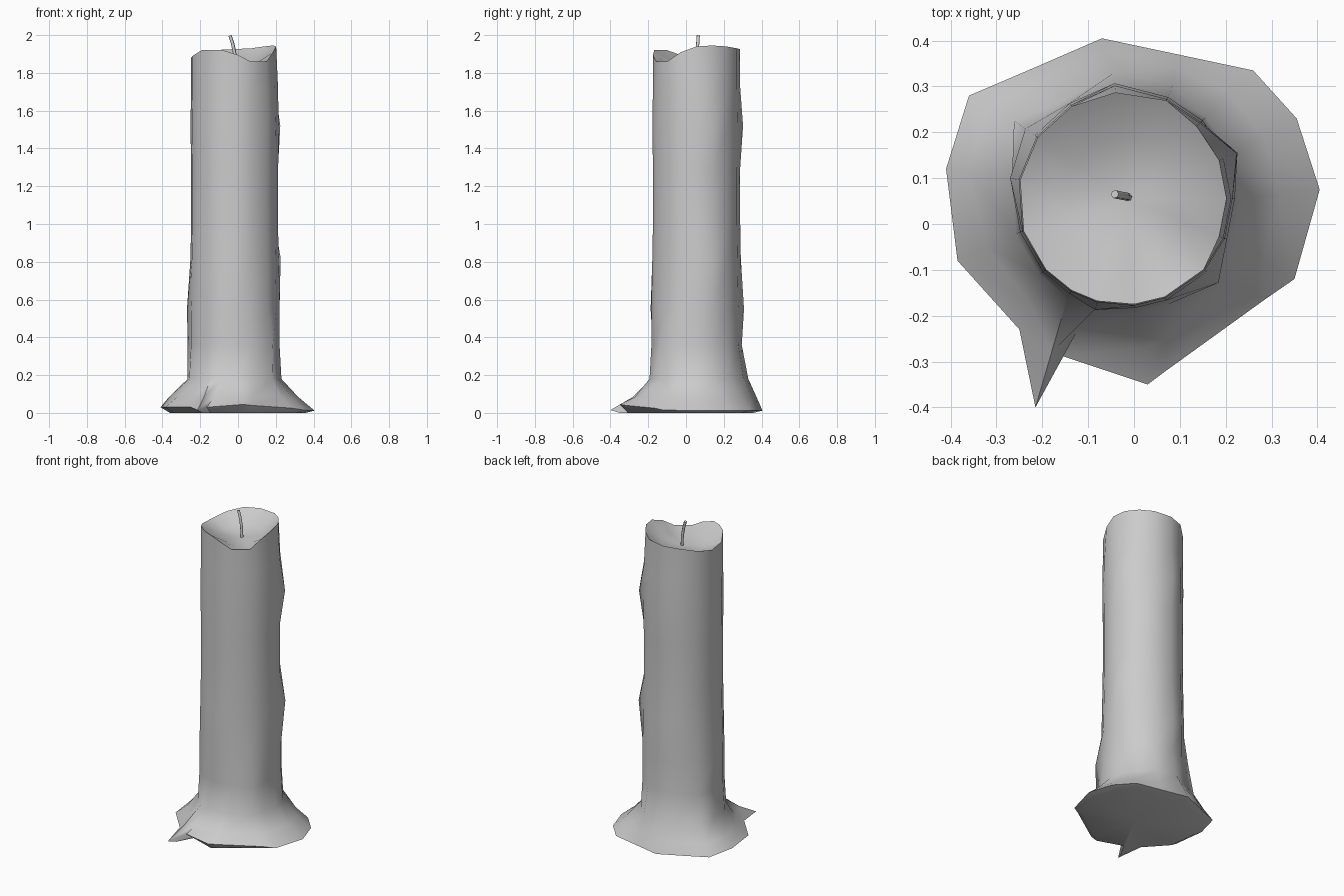
import bpy, bmesh
from math import sin, cos, radians

if "Cube" in bpy.data.objects:
    bpy.data.objects.remove(bpy.data.objects["Cube"])

CX, CY = -0.02, 0.056
ANGLES = [0, 22, 45, 67, 95, 120, 145, 170, 198, 222, 240, 255, 275, 292, 318, 338]
N = len(ANGLES)

# Outline of the spilled wax pool, one point per body column
POOL = [(.405, .075), (.355, .23), (.26, .335), (.095, .37), (-.07, .405), (-.215, .342),
        (-.36, .28), (-.41, .12), (-.385, -.08), (-.25, -.23), (-.215, -.40), (-.165, -.285),
        (.03, -.35), (.07, -.32), (.285, -.165), (.35, -.12)]
POOL_Z = [.012, .012, .012, .012, .012, .015, .02, .03, .03, .03, .015, .03, .045, .04, .025, .015]

# Rim height per column, with a melted notch at the front right
RIM_Z = [1.94, 1.945, 1.94, 1.93, 1.925, 1.92, 1.90, 1.88, 1.89, 1.92, 1.92, 1.92,
         1.895, 1.86, 1.86, 1.91]

# Body levels (height, radius) and wax drips {(column, height): extra radius}
LEVELS = [(.18, .25), (.36, .24), (.55, .24), (.82, .235), (1.0, .232),
          (1.3, .232), (1.52, .235), (1.72, .232)]
DRIPS = {(1, 1.52): .028, (1, .82): .03, (4, 1.52): .012, (4, .55): .012, (7, .55): .014,
         (7, .36): .01, (14, .36): .035, (14, .18): .02, (6, .36): .025, (6, .18): .045,
         (11, .55): .012, (4, .18): .025, (3, .18): .02}

bm = bmesh.new()


def polar(i, r, z):
    a = radians(ANGLES[i])
    return (CX + r * cos(a), CY + r * sin(a), z)


def add_ring(points):
    return [bm.verts.new(p) for p in points]


def bridge(a, b):
    for i in range(N):
        j = (i + 1) % N
        bm.faces.new((a[i], a[j], b[j], b[i]))


def fan(ring, centre, flip=False):
    c = bm.verts.new(centre)
    for i in range(N):
        tri = (ring[i], ring[(i + 1) % N], c)
        bm.faces.new(tri[::-1] if flip else tri)


# Pool underside and edge
rings = [add_ring([(x * .88, y * .88, 0) for x, y in POOL]),
         add_ring([(x, y, z) for (x, y), z in zip(POOL, POOL_Z)])]

# Sloping skirt; the back left has a fuller shoulder
skirt = []
for i, (x, y) in enumerate(POOL):
    bx, by, _ = polar(i, .25, 0)
    f = .68 if 3 <= i <= 7 else .5
    skirt.append((bx + (x - bx) * f, by + (y - by) * f, .085))
rings.append(add_ring(skirt))

# Column with drips
for z, r in LEVELS:
    rings.append(add_ring([polar(i, r + DRIPS.get((i, z), 0), z) for i in range(N)]))

# Rim and melted dish
rings.append(add_ring([polar(i, .222 if i in (0, 1, 2, 15) else .232, RIM_Z[i]) for i in range(N)]))
rings.append(add_ring([polar(i, .13, 1.85 + (RIM_Z[i] - 1.9) * .3) for i in range(N)]))

for a, b in zip(rings, rings[1:]):
    bridge(a, b)
fan(rings[0], (0, 0, 0), flip=True)
fan(rings[-1], (CX, CY, 1.835))
bmesh.ops.recalc_face_normals(bm, faces=bm.faces)

mesh = bpy.data.meshes.new("candle_wax")
bm.to_mesh(mesh)
bm.free()
candle = bpy.data.objects.new("candle_wax", mesh)
bpy.context.collection.objects.link(candle)
bpy.context.view_layer.objects.active = candle
candle.select_set(True)
bpy.ops.object.shade_smooth_by_angle(angle=radians(50))

# Wick
curve = bpy.data.curves.new("wick", 'CURVE')
curve.dimensions = '3D'
curve.bevel_depth = .009
curve.bevel_resolution = 1
curve.use_fill_caps = True
path = [(-.012, .058, 1.82), (-.017, .06, 1.9), (-.028, .062, 1.955), (-.042, .065, 1.997)]
spline = curve.splines.new('POLY')
spline.points.add(len(path) - 1)
for p, co in zip(spline.points, path):
    p.co = (*co, 1)
wick = bpy.data.objects.new("wick", curve)
bpy.context.collection.objects.link(wick)
